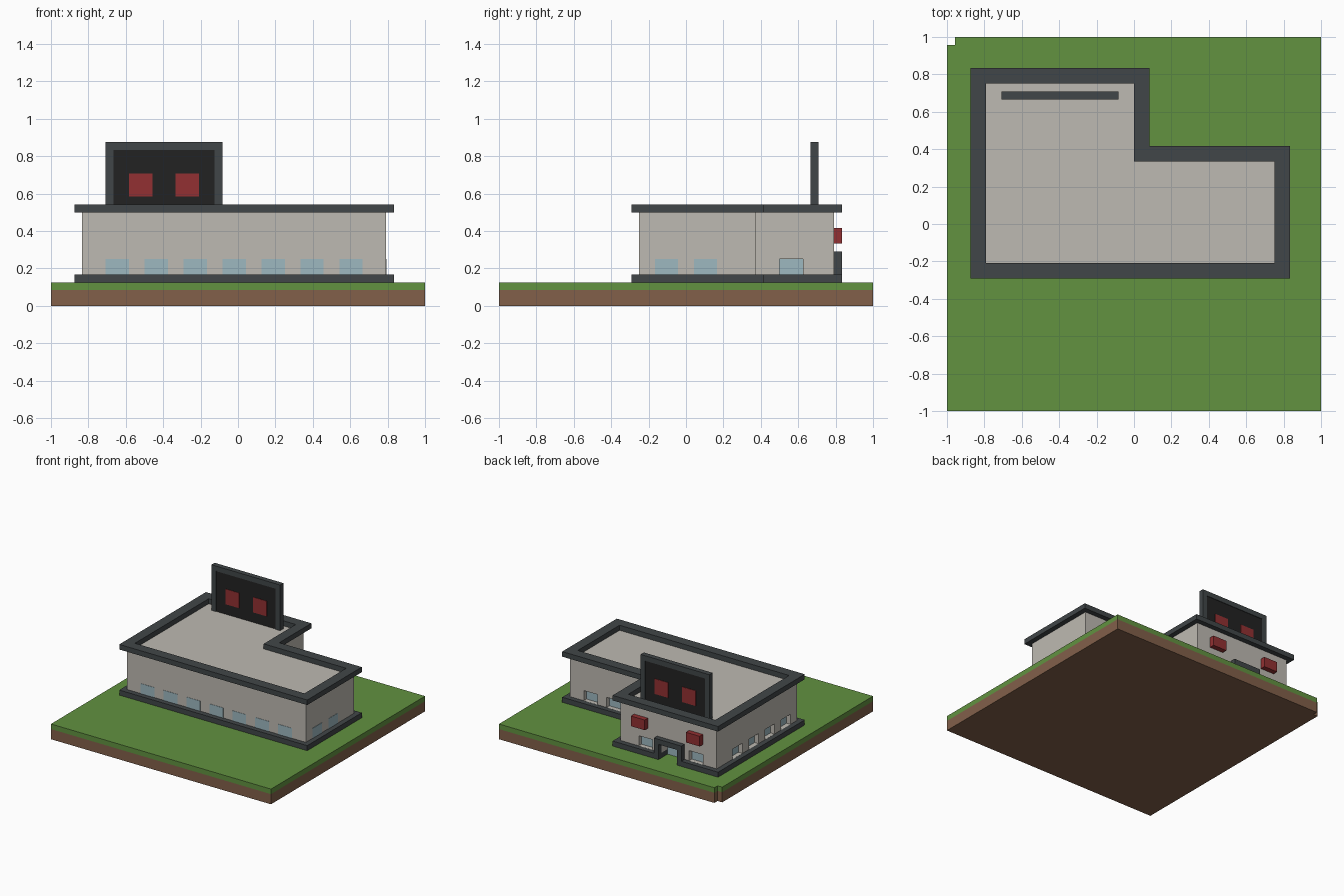
import bpy, bmesh

if "Cube" in bpy.data.objects:
    bpy.data.objects.remove(bpy.data.objects["Cube"])

U = 1 / 24  # grid module: the plot is 48 modules wide


def material(name, rgb):
    m = bpy.data.materials.new(name)
    m.use_nodes = True
    linear = [((c / 255 + 0.055) / 1.055) ** 2.4 for c in rgb]
    m.diffuse_color = (*linear, 1)
    m.node_tree.nodes["Principled BSDF"].inputs["Base Color"].default_value = (*linear, 1)
    return m


GRASS = material("grass green", (98, 146, 64))
SOIL = material("soil brown", (130, 96, 74))
PLASTER = material("warm plaster", (190, 186, 178))
TRIM = material("charcoal trim", (65, 70, 72))
BLACK = material("panel black", (34, 34, 34))
RED = material("sign red", (146, 48, 50))
GLASS = material("pale blue glass", (157, 184, 192))


def add_prism(bm, outline, z0, z1):
    """Extrude a plan outline between two heights, in modules."""
    verts = [bm.verts.new((x * U - 1, y * U - 1, z0 * U)) for x, y in outline]
    face = bm.faces.new(verts)
    top = bmesh.ops.extrude_face_region(bm, geom=[face])["geom"]
    bmesh.ops.translate(bm, vec=(0, 0, (z1 - z0) * U),
                        verts=[v for v in top if isinstance(v, bmesh.types.BMVert)])


def finish(name, bm, mat):
    bmesh.ops.recalc_face_normals(bm, faces=bm.faces)
    mesh = bpy.data.meshes.new(name)
    bm.to_mesh(mesh)
    bm.free()
    mesh.materials.append(mat)
    obj = bpy.data.objects.new(name, mesh)
    bpy.context.collection.objects.link(obj)
    return obj


def prism(name, outline, z0, z1, mat):
    bm = bmesh.new()
    add_prism(bm, outline, z0, z1)
    return finish(name, bm, mat)


def boxes(name, spans, mat):
    """Boxes given as (x0, x1, y0, y1, z0, z1)."""
    bm = bmesh.new()
    for x0, x1, y0, y1, z0, z1 in spans:
        add_prism(bm, [(x0, y0), (x1, y0), (x1, y1), (x0, y1)], z0, z1)
    return finish(name, bm, mat)


def l_plan(grow):
    """L-shaped building plan, offset outward by grow."""
    g = grow
    return [(4 - g, 18 - g), (43 + g, 18 - g), (43 + g, 33 + g),
            (25 + g, 33 + g), (25 + g, 43 + g), (4 - g, 43 + g)]


# Plot with one notched corner
plot = [(0, 0), (48, 0), (48, 48), (1, 48), (1, 47), (0, 47)]
prism("soil_base", plot, 0, 2, SOIL)
prism("lawn", plot, 2, 3, GRASS)

# Building body
plinth = prism("plinth", l_plan(1), 3, 4, TRIM)
walls = prism("walls_and_roof", l_plan(0), 4, 12, PLASTER)
portal = boxes("door_portal", [(11, 17, 43, 44, 4, 7)], TRIM)

# Parapet ring around the roof edge
bm = bmesh.new()
rings = [[bm.verts.new((x * U - 1, y * U - 1, z * U)) for x, y in l_plan(g)]
         for g, z in ((1, 12), (1, 13), (-1, 13), (-1, 12))]
for a, b in zip(rings, rings[1:] + rings[:1]):
    for i in range(6):
        j = (i + 1) % 6
        bm.faces.new((a[i], a[j], b[j], b[i]))
finish("parapet", bm, TRIM)

# Flush windows on the front and left walls
t = 0.06
flush = [(x, x + 3, 18 - t, 18 + t, 4, 6) for x in range(7, 38, 5)]
flush += [(43 - t, 43 + t, y, y + 3, 4, 6) for y in (20, 25)]
boxes("flush_windows", flush, GLASS)

# Recessed windows on the other walls, and the doorway
cuts, panes = [], []
for x, wall in ((7, 43), (18, 43), (27, 33), (32, 33), (37, 33)):
    cuts.append((x, x + 3, wall - 1, wall + 0.5, 4.01, 6))
    panes.append((x, x + 3, wall - 1, wall - 0.85, 4, 6))
for y in range(20, 36, 5):
    cuts.append((3.5, 5, y, y + 3, 4.01, 6))
    panes.append((4.85, 5, y, y + 3, 4, 6))
cuts.append((24, 25.5, 36, 39, 4.01, 6))
panes.append((24, 24.15, 36, 39, 4, 6))
cuts.append((12, 16, 41, 45, 2.5, 6))
boxes("recessed_windows", panes, GLASS)
boxes("glass_door", [(12, 16, 41, 41.15, 3, 6)], GLASS)

cutter = boxes("opening_cutter", cuts, PLASTER)
cutter.hide_render = True
cutter.display_type = 'WIRE'
for part in (plinth, walls, portal):
    mod = part.modifiers.new("openings", 'BOOLEAN')
    mod.operation = 'DIFFERENCE'
    mod.solver = 'EXACT'
    mod.object = cutter
    bpy.context.view_layer.objects.active = part
    bpy.ops.object.modifier_apply(modifier=mod.name)
bpy.data.objects.remove(cutter)

# Red wall boxes above the entrance
boxes("red_wall_boxes", [(x, x + 3, 43, 44, 8, 10) for x in (7, 19)], RED)

# Rooftop sign: frame, dark panel and red squares on both sides
boxes("sign_frame", [(7, 8, 40, 41, 12, 21), (21, 22, 40, 41, 12, 21),
                     (8, 21, 40, 41, 20, 21)], TRIM)
boxes("sign_panel", [(8, 21, 40.12, 40.88, 12, 20)], BLACK)
boxes("sign_squares", [(x, x + 3, 40.04, 40.96, 14, 17) for x in (10, 16)], RED)
